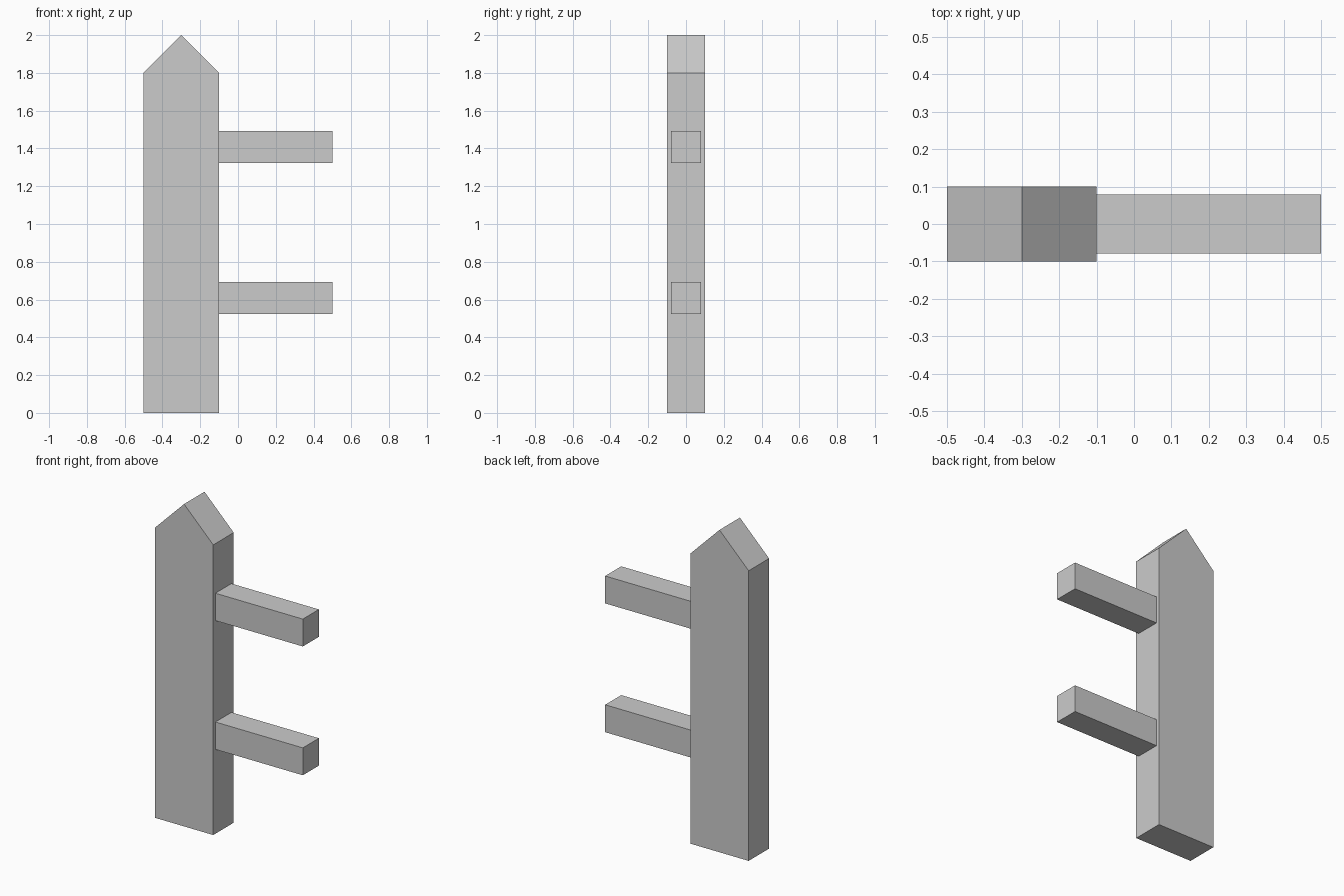
import bpy
import bmesh

if "Cube" in bpy.data.objects:
    bpy.data.objects.remove(bpy.data.objects["Cube"])


def extrude_profile(name, profile, depth):
    """Extrude an x-z outline symmetrically along y."""
    bm = bmesh.new()
    face = bm.faces.new([bm.verts.new((x, -depth / 2, z)) for x, z in profile])
    result = bmesh.ops.extrude_face_region(bm, geom=[face])
    moved = [g for g in result["geom"] if isinstance(g, bmesh.types.BMVert)]
    bmesh.ops.translate(bm, verts=moved, vec=(0, depth, 0))
    bmesh.ops.recalc_face_normals(bm, faces=bm.faces)
    mesh = bpy.data.meshes.new(name)
    bm.to_mesh(mesh)
    bm.free()
    obj = bpy.data.objects.new(name, mesh)
    bpy.context.collection.objects.link(obj)
    return obj


# Pointed picket
extrude_profile("picket", [(-0.5, 0), (-0.1, 0), (-0.1, 1.8), (-0.3, 2), (-0.5, 1.8)], 0.2)

# Two rails butting against the picket's side
for name, z in (("lower_rail", 0.608), ("upper_rail", 1.407)):
    low, high = z - 0.085, z + 0.085
    extrude_profile(name, [(-0.1, low), (0.5, low), (0.5, high), (-0.1, high)], 0.157)
